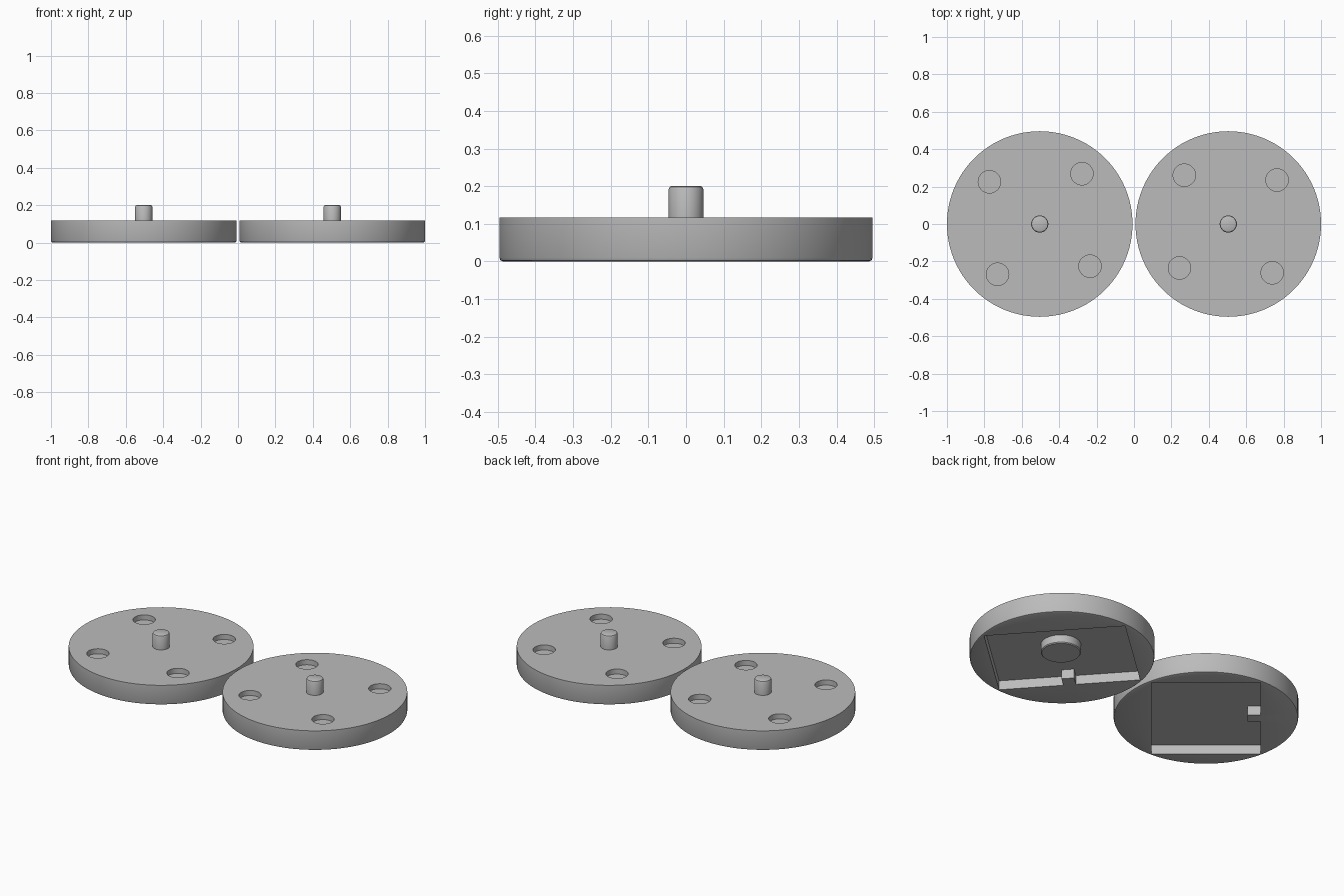
import bpy, bmesh, math
from mathutils import Matrix, Vector

if "Cube" in bpy.data.objects:
    bpy.data.objects.remove(bpy.data.objects["Cube"])

RADIUS, TOP, FLOOR = 0.496, 0.117, 0.055

grey = bpy.data.materials.new("neutral_grey")
grey.diffuse_color = (0.5, 0.5, 0.5, 1)
grey.use_nodes = True
grey.node_tree.nodes["Principled BSDF"].inputs["Base Color"].default_value = grey.diffuse_color


def make_object(name, bm, location=(0, 0, 0), angle=0.0):
    bmesh.ops.recalc_face_normals(bm, faces=bm.faces)
    mesh = bpy.data.meshes.new(name)
    bm.to_mesh(mesh)
    bm.free()
    mesh.materials.append(grey)
    obj = bpy.data.objects.new(name, mesh)
    obj.location = location
    obj.rotation_euler.z = math.radians(angle)
    bpy.context.collection.objects.link(obj)
    return obj


def lathe(name, profile, location, segments=96):
    """Spin an (r, z) profile that starts and ends on the axis."""
    bm = bmesh.new()
    verts = [bm.verts.new((r, 0, z)) for r, z in profile]
    edges = [bm.edges.new(pair) for pair in zip(verts, verts[1:])]
    bmesh.ops.spin(bm, geom=verts + edges, axis=(0, 0, 1), cent=(0, 0, 0),
                   angle=math.tau, steps=segments, use_merge=True)
    bmesh.ops.remove_doubles(bm, verts=bm.verts, dist=1e-5)
    return make_object(name, bm, location)


def prism(name, outline, z0, z1, location, angle):
    bm = bmesh.new()
    face = bm.faces.new([bm.verts.new((x, y, z0)) for x, y in outline])
    new = bmesh.ops.extrude_face_region(bm, geom=[face])["geom"]
    bmesh.ops.translate(bm, vec=(0, 0, z1 - z0),
                        verts=[v for v in new if isinstance(v, bmesh.types.BMVert)])
    return make_object(name, bm, location, angle)


def activate(obj):
    bpy.ops.object.select_all(action="DESELECT")
    obj.select_set(True)
    bpy.context.view_layer.objects.active = obj


def cut(obj, cutter):
    cutter.hide_render = True
    activate(obj)
    mod = obj.modifiers.new("cut", "BOOLEAN")
    mod.operation, mod.solver, mod.object = "DIFFERENCE", "EXACT", cutter
    bpy.ops.object.modifier_apply(modifier=mod.name)
    bpy.data.objects.remove(cutter)


def smooth(obj):
    activate(obj)
    bpy.ops.object.shade_smooth_by_angle(angle=math.radians(30))


# Pocket outline: long along local y, with a small key tab on the +x side
HX, HY, TAB_W, TAB_L = 0.292, 0.382, 0.034, 0.07
POCKET = [(-HX, -HY), (HX, -HY), (HX, -TAB_W), (HX - TAB_L, -TAB_W),
          (HX - TAB_L, TAB_W), (HX, TAB_W), (HX, HY), (-HX, HY)]

# side, x centre, direction of the key tab in degrees
for side, cx, angle in (("left", -0.504, 140), ("right", 0.504, 222)):
    centre = Vector((cx, 0, 0))
    turn = Matrix.Rotation(math.radians(angle), 3, "Z")

    # round plate with a softened lower edge
    plate = lathe(side + "_plate",
                  [(0, 0), (RADIUS - 0.01, 0), (RADIUS - 0.003, 0.003),
                   (RADIUS, 0.01), (RADIUS, TOP), (0, TOP)], centre)

    # rectangular pocket underneath
    cut(plate, prism("pocket_cutter", POCKET, -0.05, FLOOR, centre, angle))

    # four shallow round recesses on top
    for i in range(4):
        a = math.radians(angle + 90 * i)
        spot = centre + Vector((math.cos(a), math.sin(a), 0)) * 0.351
        cut(plate, lathe("recess_cutter",
                         [(0, 0.087), (0.06, 0.087), (0.06, 0.2), (0, 0.2)], spot, 48))
    smooth(plate)

    # centre peg with a rounded tip
    smooth(lathe(side + "_peg",
                 [(0.046, TOP), (0.046, 0.192), (0.043, 0.198), (0.037, 0.201), (0, 0.201)],
                 centre, 48))

    # round boss inside one pocket
    if side == "right":
        smooth(lathe("pocket_boss",
                     [(0.108, FLOOR), (0.108, 0.01), (0.103, 0.005), (0, 0.005)],
                     centre + turn @ Vector((-0.045, 0, 0)), 64))
